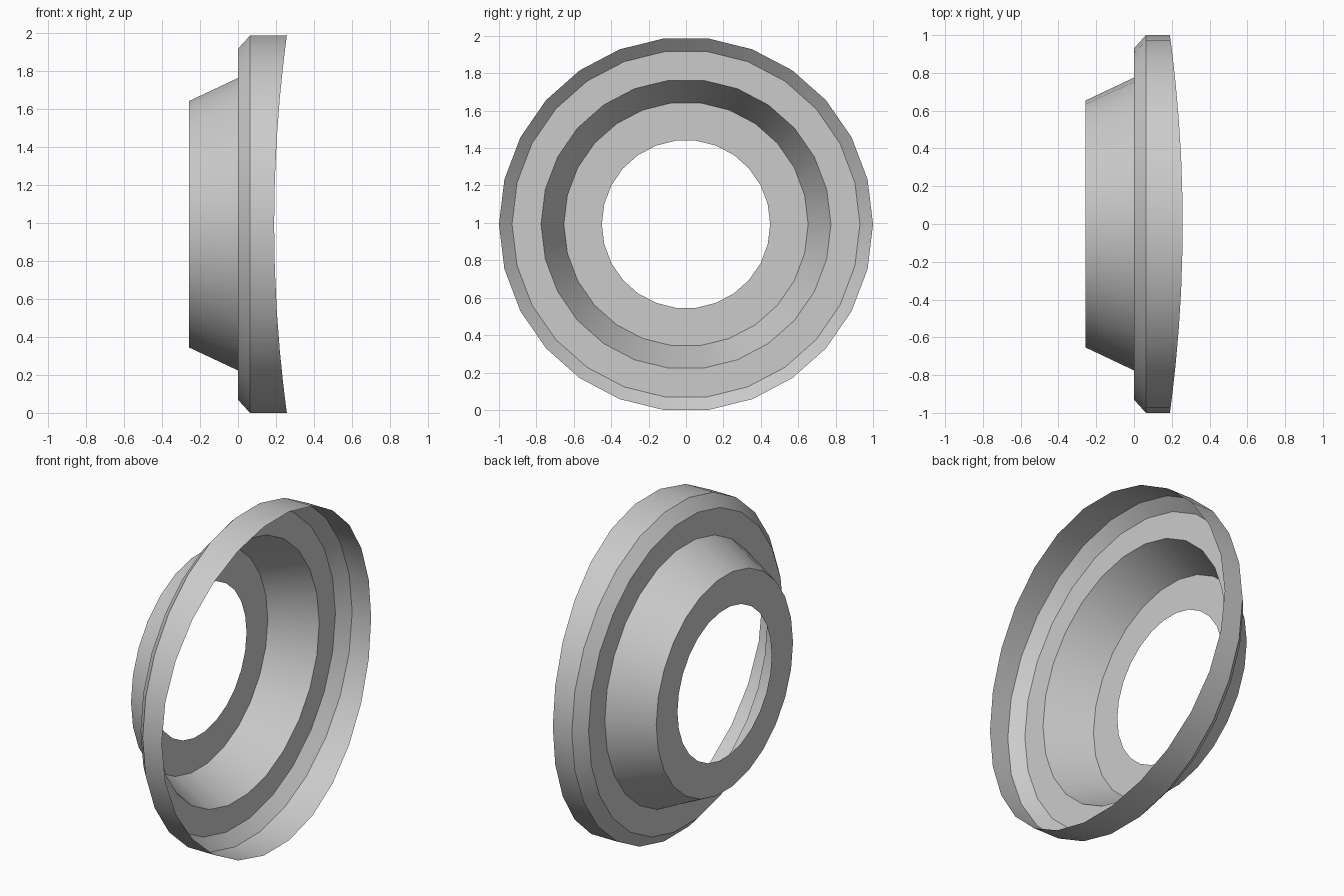
import bpy, bmesh, math

cube = bpy.data.objects.get("Cube")
if cube:
    bpy.data.objects.remove(cube, do_unlink=True)

SIDES = 26
STEP = 2 * math.pi / SIDES
CENTRE_Z = math.cos(STEP / 2)      # flats rest on the ground


def rim_x(y, z):
    """Saddle-curved front edge of the rim."""
    return 0.19 + 0.068 * z * z


# Material
grey = bpy.data.materials.new("plain_grey")
grey.use_nodes = True
colour = (0.6, 0.6, 0.6, 1)
grey.diffuse_color = colour
grey.node_tree.nodes["Principled BSDF"].inputs["Base Color"].default_value = colour

# Open dish: (radius, x) from the hole outwards; None follows the saddle
profile = [(0.45, -0.258), (0.653, -0.258), (0.775, 0), (0.93, 0), (1, 0.063), (1, None)]
bm = bmesh.new()
rings = []
for radius, x in profile:
    ring = []
    for i in range(SIDES):
        y, z = radius * math.cos(i * STEP), radius * math.sin(i * STEP)
        ring.append(bm.verts.new((rim_x(y, z) if x is None else x, y, z + CENTRE_Z)))
    rings.append(ring)
for inner, outer in zip(rings, rings[1:]):
    for i in range(SIDES):
        j = (i + 1) % SIDES
        bm.faces.new((inner[i], outer[i], outer[j], inner[j]))

mesh = bpy.data.meshes.new("flared_dish_ring")
bm.to_mesh(mesh)
bm.free()
mesh.materials.append(grey)
dish = bpy.data.objects.new("flared_dish_ring", mesh)
bpy.context.collection.objects.link(dish)

# Smooth around the ring, crisp between the bands
bpy.ops.object.select_all(action="DESELECT")
dish.select_set(True)
bpy.context.view_layer.objects.active = dish
bpy.ops.object.shade_smooth_by_angle(angle=math.radians(30))
